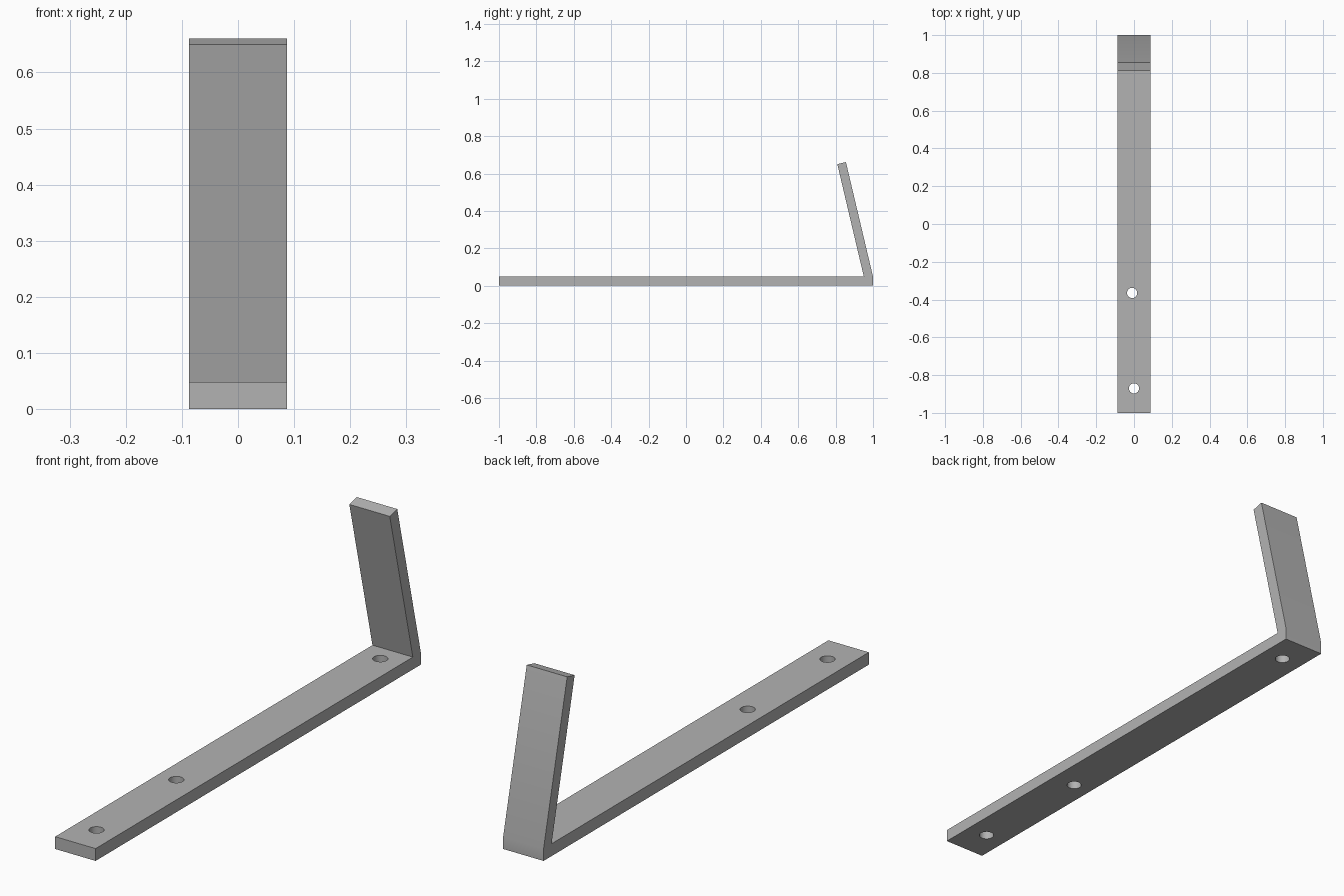
import bpy
import bmesh
import math

cube = bpy.data.objects.get("Cube")
if cube:
    bpy.data.objects.remove(cube, do_unlink=True)

HALF_WIDTH = 0.087
THICKNESS = 0.048

grey = bpy.data.materials.new("grey metal")
grey.use_nodes = True
colour = (0.45, 0.45, 0.45, 1)
grey.diffuse_color = colour
grey.node_tree.nodes["Principled BSDF"].inputs["Base Color"].default_value = colour

# Bent strip: side profile extruded across the width
profile = [(-1, 0), (1, 0), (1, THICKNESS), (0.855, 0.661),
           (0.809, 0.65), (0.951, THICKNESS), (-1, THICKNESS)]
bm = bmesh.new()
face = bm.faces.new([bm.verts.new((-HALF_WIDTH, y, z)) for y, z in profile])
side = bmesh.ops.extrude_face_region(bm, geom=[face])
moved = [v for v in side["geom"] if isinstance(v, bmesh.types.BMVert)]
bmesh.ops.translate(bm, verts=moved, vec=(2 * HALF_WIDTH, 0, 0))
bmesh.ops.recalc_face_normals(bm, faces=bm.faces)
mesh = bpy.data.meshes.new("bent_bracket")
bm.to_mesh(mesh)
bm.free()
mesh.materials.append(grey)
bracket = bpy.data.objects.new("bent_bracket", mesh)
bpy.context.collection.objects.link(bracket)


def drill(x, y):
    """Cut one round screw hole through the flat arm."""
    bpy.ops.mesh.primitive_cylinder_add(vertices=32, radius=0.027, depth=0.12,
                                        location=(x, y, THICKNESS / 2))
    cutter = bpy.context.object
    cutter.name = "hole_cutter"
    cutter.hide_render = True
    cutter.data.materials.append(grey)
    bpy.context.view_layer.objects.active = bracket
    cut = bracket.modifiers.new("screw_hole", "BOOLEAN")
    cut.operation = "DIFFERENCE"
    cut.solver = "EXACT"
    cut.object = cutter
    bpy.ops.object.modifier_apply(modifier=cut.name)
    bpy.data.objects.remove(cutter, do_unlink=True)


# Screw holes along the flat arm
for x, y in [(0, -0.87), (-0.01, -0.365), (0, 0.875)]:
    drill(x, y)

# Smooth hole walls and the outer bend, sharp edges elsewhere
bpy.ops.object.select_all(action="DESELECT")
bracket.select_set(True)
bpy.context.view_layer.objects.active = bracket
bpy.ops.object.shade_smooth_by_angle(angle=math.radians(30))
